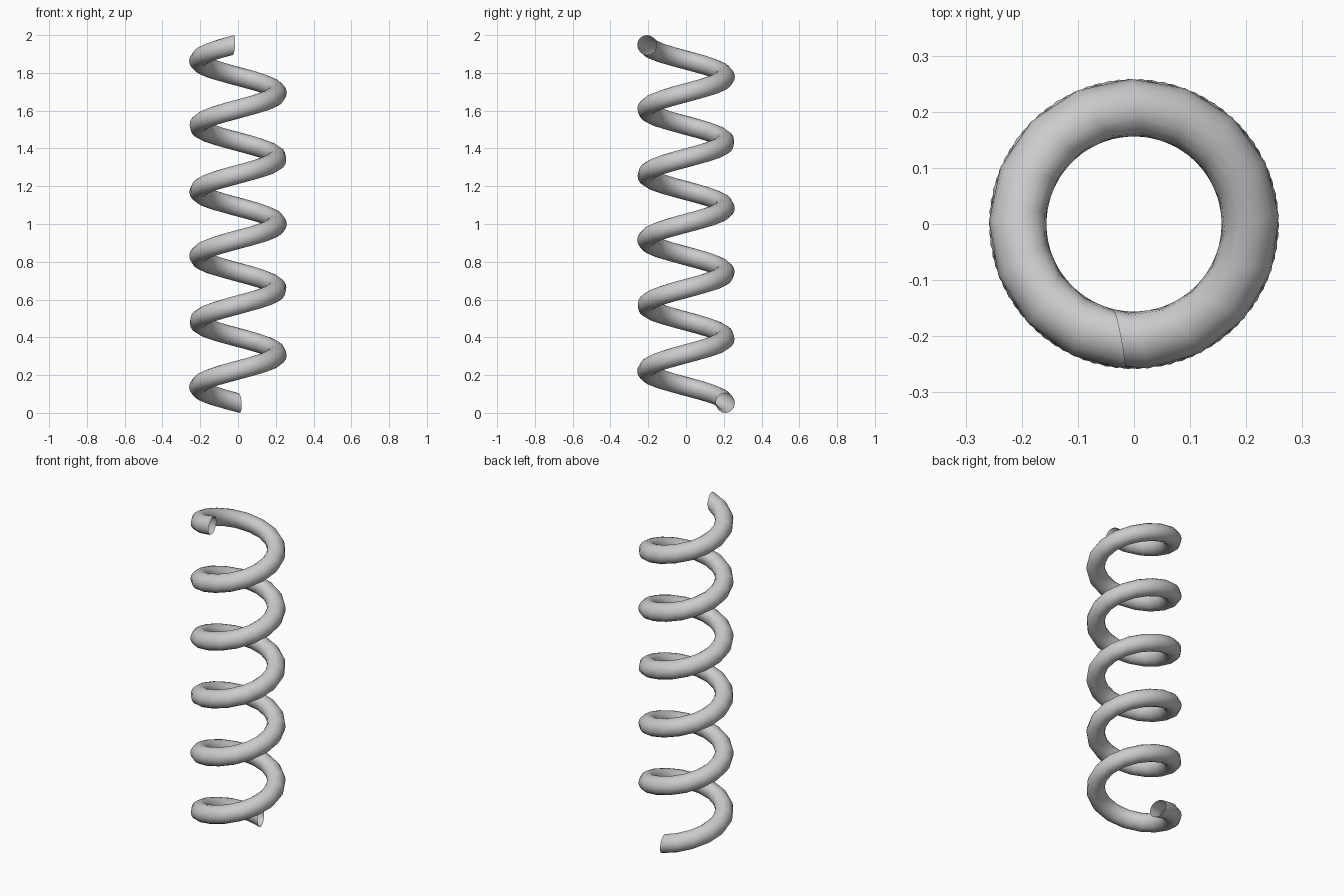
import bpy, bmesh, math
from mathutils import Vector

if "Cube" in bpy.data.objects:
    bpy.data.objects.remove(bpy.data.objects["Cube"])

TUBE_R = 0.0525          # wire radius
TURN = math.radians(1974.5)  # just under five and a half turns
STEPS = 90
SIDES = 16

# Wire cross-section at the lower end: upright ring, turned slightly off radial
centre = Vector((0.005, 0.208, TUBE_R))
outward = Vector((-0.275, 0.961, 0.0))
upward = Vector((-0.06, 0.0, 1.0))

bm = bmesh.new()
ring = []
for i in range(SIDES):
    a = 2 * math.pi * i / SIDES
    ring.append(bm.verts.new(centre + TUBE_R * (outward * math.cos(a) + upward * math.sin(a))))
edges = [bm.edges.new((ring[i], ring[(i + 1) % SIDES])) for i in range(SIDES)]

# Sweep the ring up the coil, leaving both ends open
rise = (2.0 - 2 * TUBE_R) / STEPS
bmesh.ops.spin(bm, geom=ring + edges, cent=(0, 0, 0), axis=(0, 0, 1),
               dvec=(0, 0, rise), angle=TURN, steps=STEPS, use_duplicate=False)
bmesh.ops.recalc_face_normals(bm, faces=bm.faces[:])
for f in bm.faces:
    f.smooth = True

mesh = bpy.data.meshes.new("spring_coil")
bm.to_mesh(mesh)
bm.free()
coil = bpy.data.objects.new("spring_coil", mesh)
bpy.context.collection.objects.link(coil)
